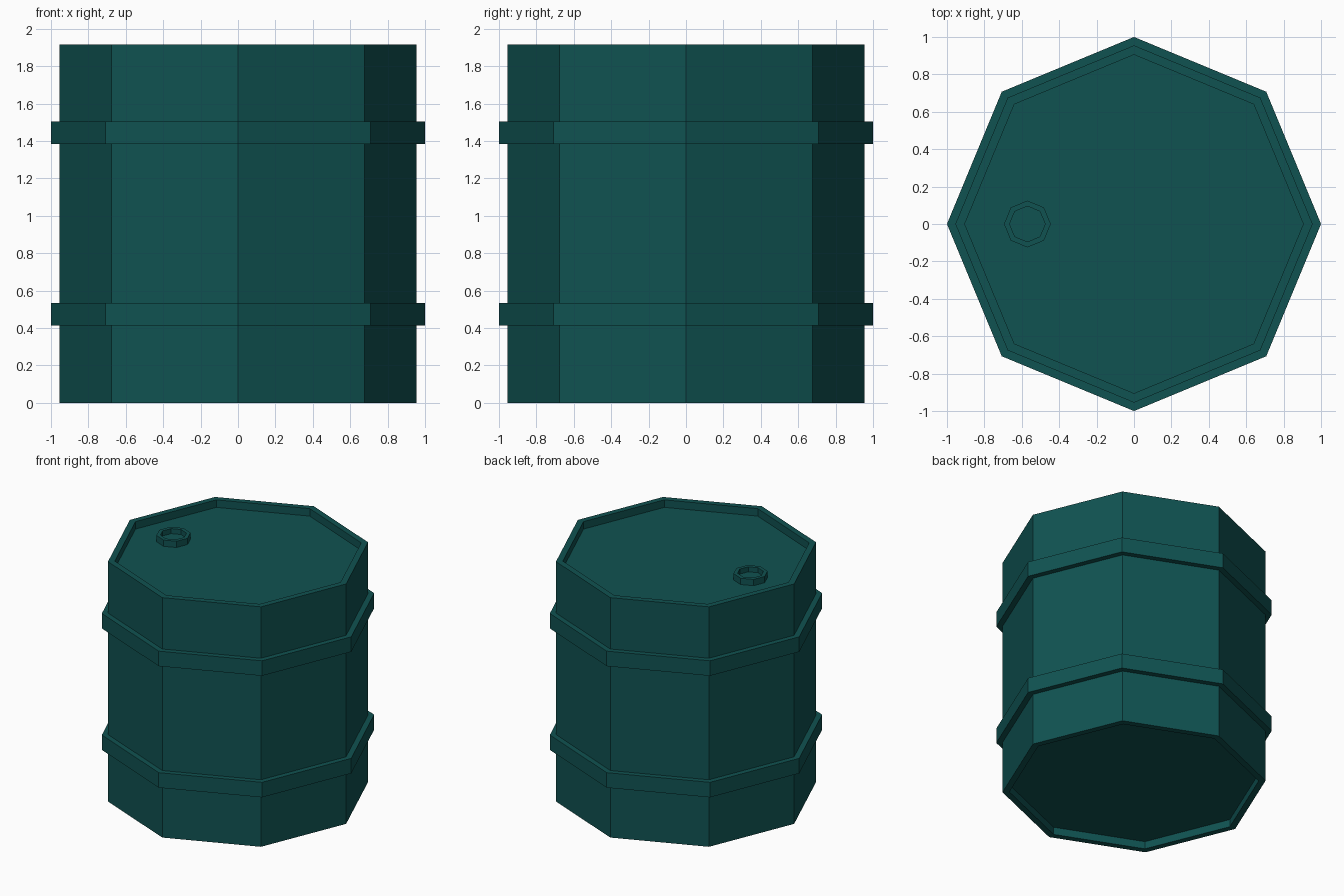
import bpy, bmesh, math

if "Cube" in bpy.data.objects:
    bpy.data.objects.remove(bpy.data.objects["Cube"])

SIDES = 8

paint = bpy.data.materials.new("dark teal paint")
paint.diffuse_color = (0.005, 0.085, 0.083, 1.0)
paint.use_nodes = True
paint.node_tree.nodes["Principled BSDF"].inputs["Base Color"].default_value = paint.diffuse_color


def lathe(name, profile, location=(0, 0, 0)):
    """Spin an (r, z) profile into a flat-sided solid with capped ends."""
    bm = bmesh.new()
    rings = []
    for r, z in profile:
        rings.append([bm.verts.new((r * math.cos(2 * math.pi * i / SIDES),
                                    r * math.sin(2 * math.pi * i / SIDES), z))
                      for i in range(SIDES)])
    for low, high in zip(rings, rings[1:]):
        for i in range(SIDES):
            j = (i + 1) % SIDES
            bm.faces.new((low[i], low[j], high[j], high[i]))
    bm.faces.new(rings[0][::-1])
    bm.faces.new(rings[-1])
    bmesh.ops.recalc_face_normals(bm, faces=bm.faces)
    mesh = bpy.data.meshes.new(name)
    bm.to_mesh(mesh)
    bm.free()
    mesh.materials.append(paint)
    obj = bpy.data.objects.new(name, mesh)
    obj.location = location
    bpy.context.collection.objects.link(obj)
    return obj


R, RIM, BAND = 0.955, 0.905, 1.0      # wall, inner rim and hoop radii
H, RECESS = 1.915, 0.06               # height and end recess depth

# Drum: recessed bottom, wall with two raised hoops, recessed lid
profile = [(RIM, RECESS), (RIM, 0), (R, 0)]
for z0, z1 in ((0.415, 0.535), (1.385, 1.505)):
    profile += [(R, z0), (BAND, z0), (BAND, z1), (R, z1)]
profile += [(R, H), (RIM, H), (RIM, H - RECESS)]
lathe("drum_body", profile)

# Filler cap: small cup-shaped ring on the lid
lathe("filler_cap", [(0.125, 0), (0.125, 0.05), (0.095, 0.05), (0.095, 0.01)],
      (-0.57, 0, H - RECESS))
